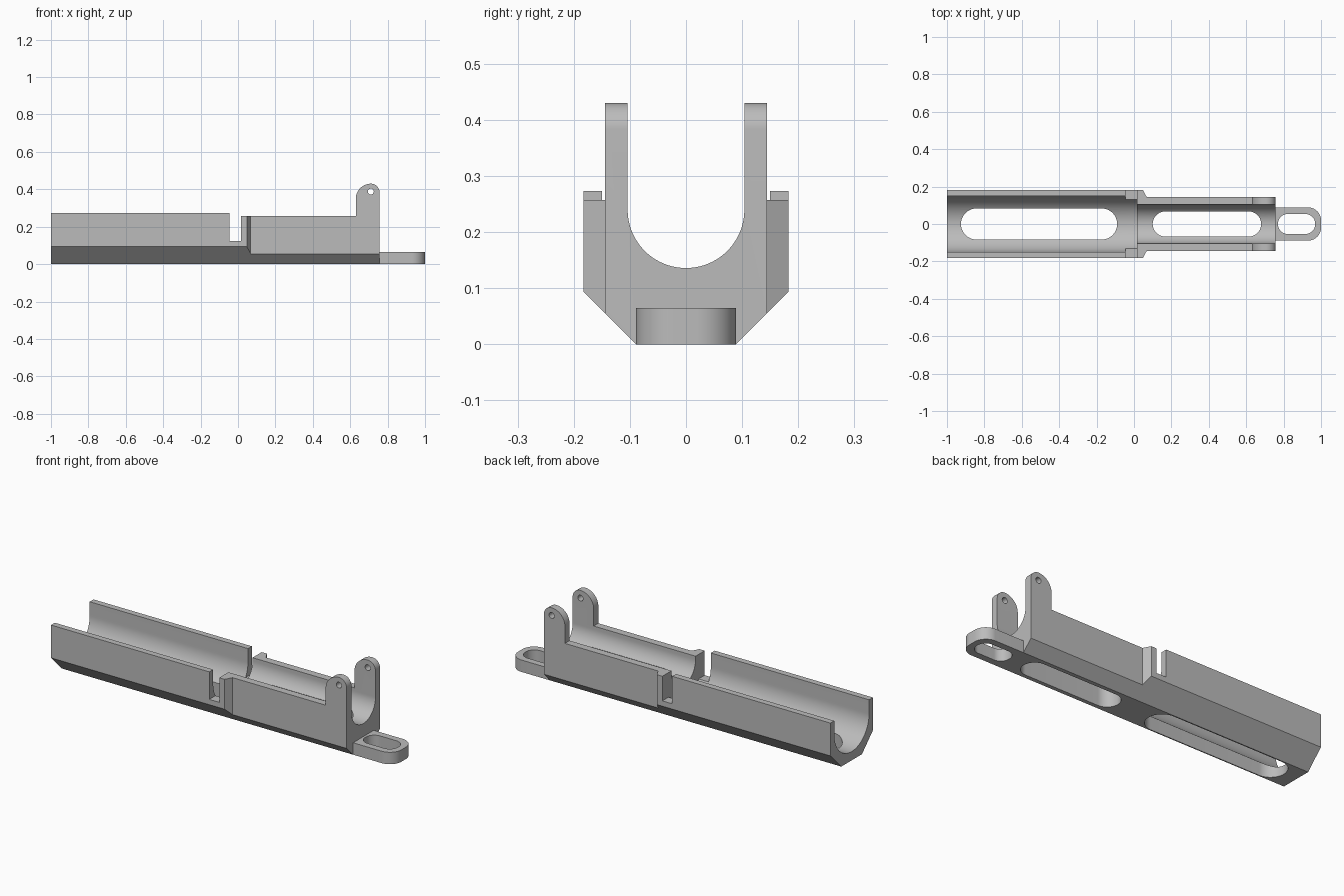
import bpy, bmesh, math
from mathutils import Vector

if "Cube" in bpy.data.objects:
    bpy.data.objects.remove(bpy.data.objects["Cube"], do_unlink=True)

grey = bpy.data.materials.new("plain grey")
grey.use_nodes = True
grey.diffuse_color = (0.5, 0.5, 0.5, 1)
grey.node_tree.nodes["Principled BSDF"].inputs["Base Color"].default_value = (0.5, 0.5, 0.5, 1)


def prism(name, points, axis, start, end):
    """Extrude a 2D outline along x (y,z), y (x,z) or z (x,y)."""
    place = {"x": lambda a, b, t: (t, a, b),
             "y": lambda a, b, t: (a, t, b),
             "z": lambda a, b, t: (a, b, t)}[axis]
    bm = bmesh.new()
    face = bm.faces.new([bm.verts.new(place(a, b, start)) for a, b in points])
    out = bmesh.ops.extrude_face_region(bm, geom=[face])
    moved = [v for v in out["geom"] if isinstance(v, bmesh.types.BMVert)]
    bmesh.ops.translate(bm, verts=moved, vec=Vector(place(0, 0, end - start)))
    bmesh.ops.recalc_face_normals(bm, faces=bm.faces)
    mesh = bpy.data.meshes.new(name)
    bm.to_mesh(mesh)
    bm.free()
    mesh.materials.append(grey)
    obj = bpy.data.objects.new(name, mesh)
    bpy.context.collection.objects.link(obj)
    return obj


def combine(target, tool, operation="DIFFERENCE"):
    """Apply a boolean and discard the tool."""
    mod = target.modifiers.new("cut", "BOOLEAN")
    mod.operation, mod.object, mod.solver = operation, tool, "EXACT"
    bpy.context.view_layer.objects.active = target
    bpy.ops.object.modifier_apply(modifier=mod.name)
    bpy.data.objects.remove(tool, do_unlink=True)


def arc(cx, cy, r, a0, a1, n=16):
    angles = [math.radians(a0 + (a1 - a0) * i / n) for i in range(n + 1)]
    return [(cx + r * math.cos(a), cy + r * math.sin(a)) for a in angles]


def rounded(x0, x1, half, r):
    """Rounded rectangle centred on y = 0."""
    h = half - r
    return (arc(x1 - r, -h - 1e-5, r, -90, 0) + arc(x1 - r, h + 1e-5, r, 0, 90)
            + arc(x0 + r, h + 1e-5, r, 90, 180) + arc(x0 + r, -h - 1e-5, r, 180, 270))


def trough(r, centre):
    """U-shaped bore open at the top."""
    return arc(0, centre, r, 180, 360, 48) + [(r, 0.6), (-r, 0.6)]


def mirrored(half):
    return half + [(x, -y) for x, y in reversed(half)]


# Chamfered bar
BASE, WIDE, NARROW, END = 0.089, 0.183, 0.144, 0.757
section = [(-BASE, 0), (BASE, 0), (WIDE, WIDE - BASE), (WIDE, 0.5),
           (-WIDE, 0.5), (-WIDE, WIDE - BASE)]
body = prism("cradle_body", section, "x", -1, END)

# Side silhouette: rear wall, notch, front wall and hinge lugs
side = [(-1.1, -0.1), (END + 0.1, -0.1), (END + 0.1, 0.2), (END, 0.2)]
side += arc(0.71, 0.383, 0.047, 0, 90) + arc(0.71, 0.35, 0.08, 90, 180)[1:]
side += [(0.63, 0.257), (0.015, 0.257), (0.015, 0.123), (-0.045, 0.123),
         (-0.045, 0.273), (-1.1, 0.273)]
combine(body, prism("side_shape", side, "y", -0.5, 0.5), "INTERSECT")

# Plan: wide rear stepping in to the narrow front
plan = mirrored([(-1.2, 0.25), (0.02, 0.25), (0.047, WIDE), (0.068, NARROW), (0.9, NARROW)])
combine(body, prism("plan_shape", plan, "z", -0.2, 0.8), "INTERSECT")

# Bores, floor slots and hinge pin hole
combine(body, prism("rear_bore", trough(0.15, 0.198), "x", -1.1, 0.015))
combine(body, prism("front_bore", trough(0.104, 0.24), "x", 0.01, 0.9))
combine(body, prism("rear_slot", rounded(-0.925, -0.09, 0.083, 0.083), "z", -0.1, 0.3))
combine(body, prism("front_slot", rounded(0.1, 0.68, 0.067, 0.067), "z", -0.1, 0.3))
combine(body, prism("pin_hole", arc(0.71, 0.388, 0.016, 0, 345, 23), "y", -0.5, 0.5))

# Mounting tab with an oblong hole
tab_outline = mirrored([(END, 0.089)] + list(reversed(arc(0.93, 0.019, 0.07, 1, 90))))
tab = prism("mounting_tab", tab_outline, "z", 0, 0.065)
combine(tab, prism("tab_hole", rounded(0.77, 0.968, 0.053, 0.05), "z", -0.1, 0.2))

for obj in (body, tab):
    bpy.ops.object.select_all(action="DESELECT")
    obj.select_set(True)
    bpy.context.view_layer.objects.active = obj
    bpy.ops.object.shade_smooth_by_angle(angle=math.radians(30))
